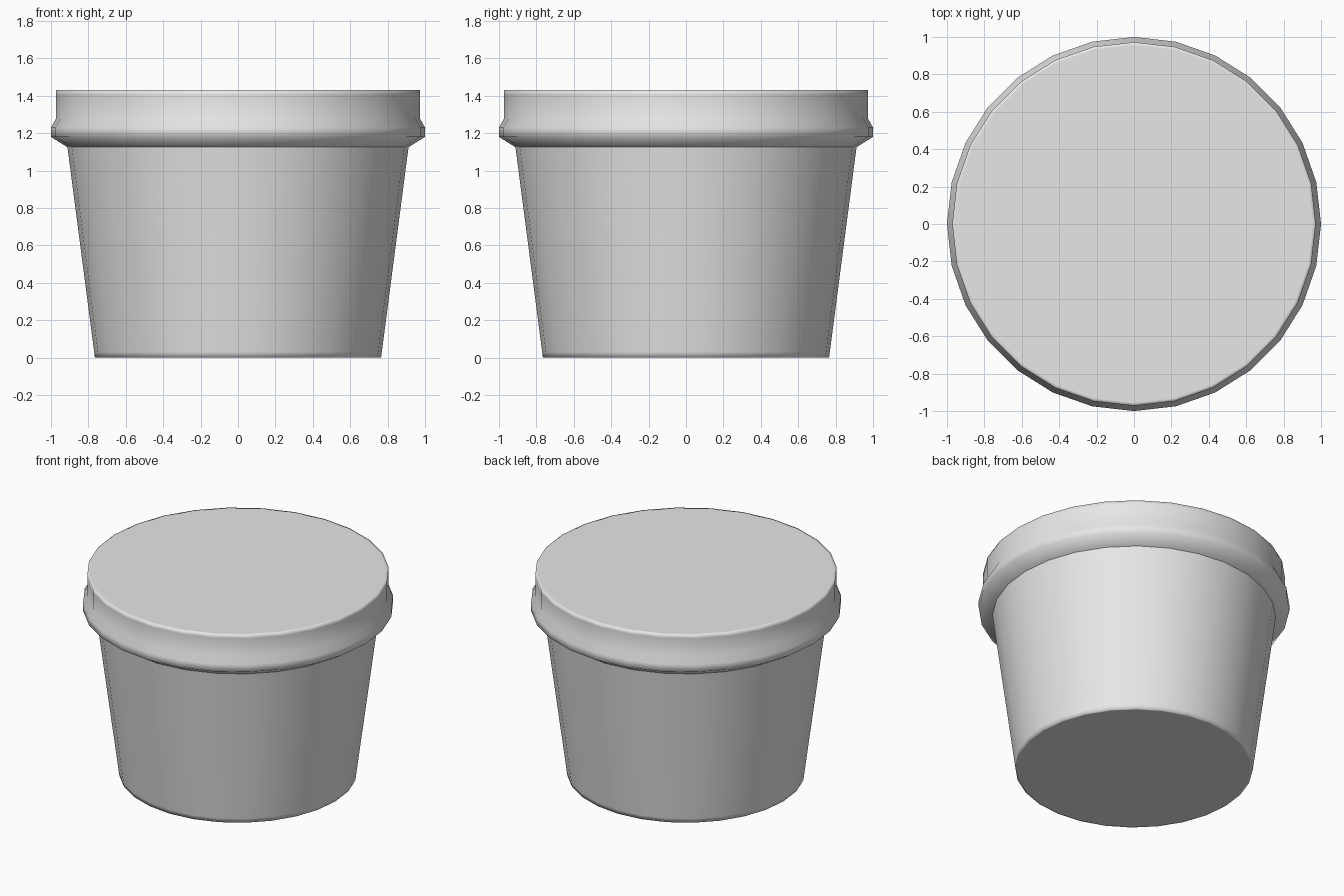
import bpy
import math

old = bpy.data.objects.get("Cube")
if old:
    bpy.data.objects.remove(old, do_unlink=True)

SIDES = 28

# Plain light grey plastic
grey = bpy.data.materials.new("light grey")
grey.use_nodes = True
colour = (0.8, 0.8, 0.8, 1)
grey.diffuse_color = colour
grey.node_tree.nodes["Principled BSDF"].inputs["Base Color"].default_value = colour


def lathe(name, profile, cap_bottom=False, cap_top=False):
    """Turn a (radius, height) profile around z, with optional end caps."""
    verts, faces = [], []
    for radius, z in profile:
        for i in range(SIDES):
            a = math.tau * i / SIDES
            verts.append((radius * math.cos(a), radius * math.sin(a), z))
    for ring in range(len(profile) - 1):
        low, high = ring * SIDES, (ring + 1) * SIDES
        for i in range(SIDES):
            j = (i + 1) % SIDES
            faces.append((low + i, low + j, high + j, high + i))
    if cap_bottom:
        faces.append(tuple(reversed(range(SIDES))))
    if cap_top:
        faces.append(tuple(range(len(verts) - SIDES, len(verts))))
    mesh = bpy.data.meshes.new(name)
    mesh.from_pydata(verts, [], faces)
    mesh.materials.append(grey)
    mesh.shade_smooth()
    obj = bpy.data.objects.new(name, mesh)
    bpy.context.collection.objects.link(obj)
    return obj


# Tapered tub, with a narrow softened edge around its base
lathe("tub_body", [(0.75, 0), (0.765, 0), (0.769, 0.03), (0.906, 1.08), (0.912, 1.125)],
      cap_bottom=True)

# Lid: flared skirt, bulging rim, upright collar and flat top
lathe("lid", [(0.912, 1.125), (1.0, 1.18), (1.0, 1.23), (0.972, 1.28),
              (0.972, 1.405), (0.972, 1.43), (0.955, 1.43)], cap_top=True)
